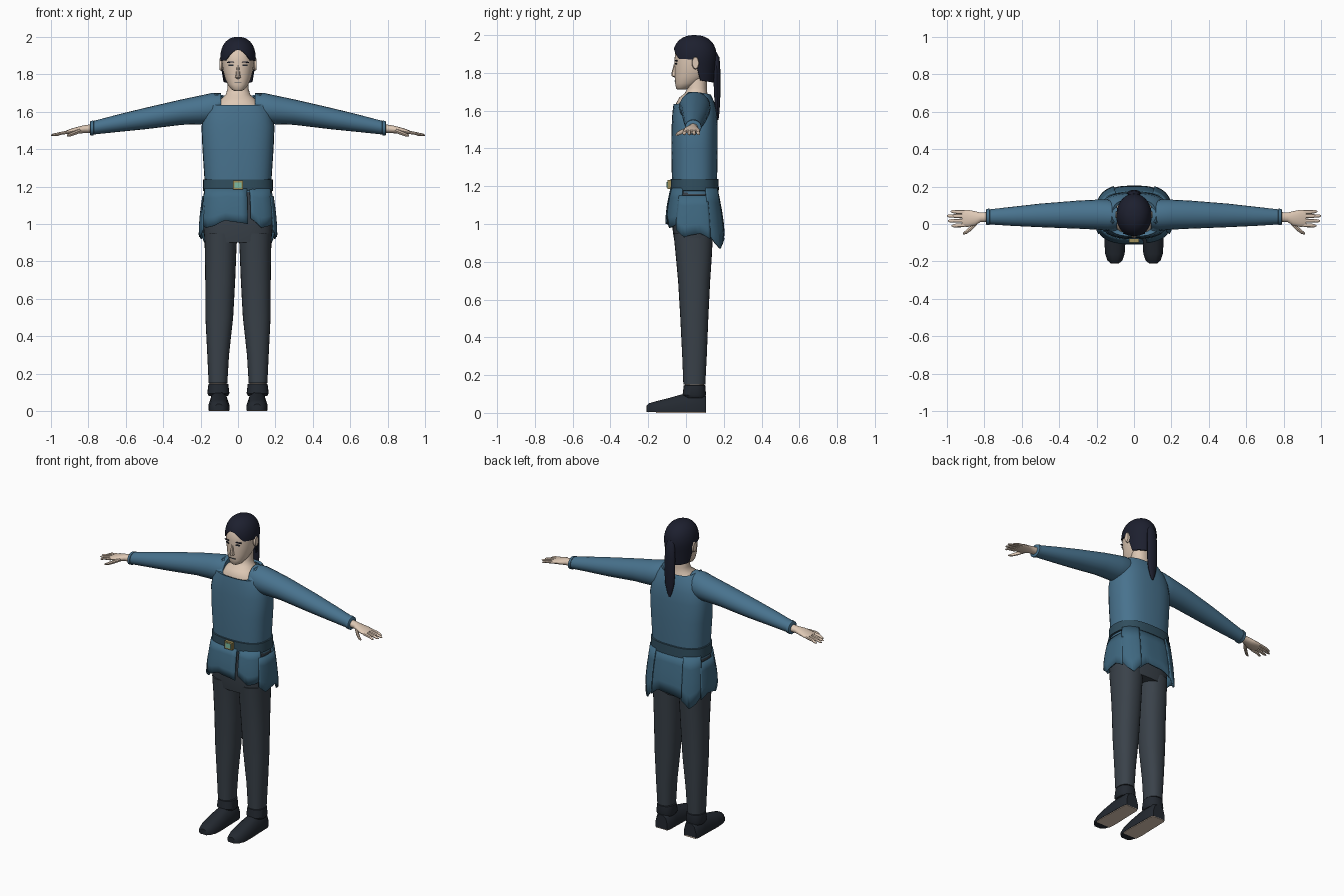
import bpy, bmesh, math
from mathutils import Vector, Matrix

if "Cube" in bpy.data.objects:
    bpy.data.objects.remove(bpy.data.objects["Cube"])


def mat(name, r, g, b):
    m = bpy.data.materials.new(name)
    m.diffuse_color = (r, g, b, 1)
    m.use_nodes = True
    m.node_tree.nodes["Principled BSDF"].inputs["Base Color"].default_value = m.diffuse_color
    return m


SHIRT = mat("blue_cloth", .065, .17, .27)
SKIRT = mat("deep_blue_cloth", .05, .14, .22)
BELT = mat("dark_blue_band", .03, .075, .11)
PANTS = mat("charcoal", .042, .054, .068)
SHOE = mat("dark_leather", .017, .022, .03)
HAIR = mat("dark_hair", .012, .014, .028)
SKIN = mat("skin", .73, .58, .46)
GOLD = mat("brass", .35, .28, .1)
GREEN = mat("green_enamel", .2, .5, .36)


def sp(v, p):
    return math.copysign(abs(v) ** (2 / p), v)


def zring(z, rx, y0, y1, p=2.2, cx=0, n=32):
    """Horizontal superellipse between y0 and y1; z may be a function of angle."""
    out = []
    for i in range(n):
        a = 2 * math.pi * i / n
        h = z(a) if callable(z) else z
        out.append(Vector((cx + rx * sp(math.cos(a), p),
                           (y0 + y1) / 2 + (y1 - y0) / 2 * sp(math.sin(a), p), h)))
    return out


def xring(x, y, z, ry, rz, n=20, p=2):
    """Upright ring across the arm."""
    return [Vector((x, y + ry * sp(math.cos(2 * math.pi * i / n), p),
                    z + rz * sp(math.sin(2 * math.pi * i / n), p))) for i in range(n)]


def finish(name, bm, m, mirror=False, solid=0, angle=40):
    bmesh.ops.recalc_face_normals(bm, faces=bm.faces)
    me = bpy.data.meshes.new(name)
    bm.to_mesh(me)
    bm.free()
    me.materials.append(m)
    ob = bpy.data.objects.new(name, me)
    bpy.context.collection.objects.link(ob)
    bpy.ops.object.select_all(action='DESELECT')
    ob.select_set(True)
    bpy.context.view_layer.objects.active = ob
    bpy.ops.object.shade_smooth_by_angle(angle=math.radians(angle))
    if solid:
        s = ob.modifiers.new("thickness", 'SOLIDIFY')
        s.thickness = solid
    if mirror:
        ob.modifiers.new("mirror", 'MIRROR')
    return ob


def skin(name, rings, m, mirror=False, caps=(True, True), closed=True, solid=0):
    bm = bmesh.new()
    vs = [[bm.verts.new(p) for p in r] for r in rings]
    n = len(vs[0])
    for a, b in zip(vs, vs[1:]):
        for i in range(n if closed else n - 1):
            j = (i + 1) % n
            bm.faces.new((a[i], a[j], b[j], b[i]))
    if closed and caps[0]:
        bm.faces.new(vs[0])
    if closed and caps[1]:
        bm.faces.new(vs[-1])
    return finish(name, bm, m, mirror, solid)


def box(name, loc, size, m, rot=0, tilt=0, mirror=False):
    bm = bmesh.new()
    bmesh.ops.create_cube(bm, size=1)
    bmesh.ops.scale(bm, vec=size, verts=bm.verts)
    bm.transform(Matrix.Translation(loc) @ Matrix.Rotation(rot, 4, 'Z') @ Matrix.Rotation(tilt, 4, 'Y'))
    return finish(name, bm, m, mirror)


def lerp(pts, x):
    for (x0, y0), (x1, y1) in zip(pts, pts[1:]):
        if x <= x1:
            return y0 + (y1 - y0) * max(0, (x - x0) / (x1 - x0))
    return pts[-1][1]


# Tunic body with a scooped, squarish neckline
def neck_z(drop, top):
    return lambda a: top - drop * min(1, max(0, -math.sin(a) * 1.9 - .4)) - .015 * max(0, math.sin(a))


skin("tunic_body", [zring(z, rx, a, b, 2.6) for z, rx, a, b in (
    (1.16, .178, -.07, .16), (1.25, .18, -.075, .165), (1.4, .19, -.078, .168),
    (1.52, .195, -.076, .168), (1.59, .182, -.072, .163))]
    + [zring(neck_z(.025, 1.66), .155, -.066, .15, 2.6),
       zring(neck_z(.07, 1.7), .118, -.052, .132, 2.8),
       zring(neck_z(.07, 1.69), .105, -.046, .122, 2.8)], SHIRT, caps=(True, False))

# Sleeves and cuffs
skin("sleeve", [xring(*s) for s in (
    (.09, .045, 1.625, .07, .075), (.14, .047, 1.617, .083, .083), (.2, .05, 1.61, .08, .077),
    (.3, .05, 1.598, .075, .068), (.5, .046, 1.563, .063, .057),
    (.65, .041, 1.537, .051, .046), (.775, .038, 1.514, .04, .036))], SHIRT, True)
skin("cuff", [xring(*s) for s in (
    (.77, .038, 1.515, .038, .034), (.772, .038, 1.514, .044, .04),
    (.788, .038, 1.511, .043, .039), (.792, .038, 1.51, .036, .032))], SHIRT, True)

# Hands
skin("palm", [xring(*s) for s in (
    (.78, .038, 1.51, .026, .023), (.82, .036, 1.507, .025, .021), (.85, .03, 1.502, .038, .019),
    (.89, .03, 1.495, .046, .015), (.92, .03, 1.489, .042, .009))], SKIN, True)
for i, (y, tip) in enumerate(((-.006, .975), (.018, .995), (.042, 1.0), (.063, .98))):
    skin("finger_%d" % (i + 1), [xring(x, y + (y - .03) * f, z, r, r * .8, 8) for x, f, z, r in (
        (.905, 0, 1.491, .011), (.95, .05, 1.484, .01), (tip - .01, .1, 1.476, .008), (tip, .1, 1.474, .003))],
        SKIN, True)
skin("thumb", [xring(*s, n=8) for s in (
    (.84, .01, 1.5, .016, .012), (.87, -.022, 1.488, .014, .012),
    (.895, -.042, 1.478, .011, .01), (.915, -.052, 1.472, .005, .005))], SKIN, True)

# Chest and neck
skin("chest_and_neck", [zring(z, rx, a, b) for z, rx, a, b in (
    (1.58, .14, -.06, .13), (1.64, .115, -.052, .125), (1.67, .09, -.035, .12),
    (1.69, .066, -.008, .113), (1.72, .057, .008, .11), (1.8, .056, .01, .11))], SKIN)

# Head and facial features
skin("head", [zring(z, rx, a, b, 2.2) for z, rx, a, b in (
    (1.712, .022, -.045, .0), (1.72, .036, -.053, .02), (1.745, .055, -.057, .07),
    (1.78, .07, -.06, .11), (1.82, .08, -.06, .14), (1.87, .086, -.061, .15),
    (1.92, .084, -.056, .15), (1.96, .066, -.025, .125), (1.985, .03, .015, .08))], SKIN)
skin("nose", [zring(z, rx, a, -.04, 2, n=8) for z, rx, a in (
    (1.775, .008, -.06), (1.783, .016, -.075), (1.795, .012, -.078), (1.85, .007, -.063))], SKIN)
box("eye", (.037, -.053, 1.848), (.026, .006, .008), SHOE, .25, 0, True)
box("eyebrow", (.04, -.053, 1.865), (.036, .008, .006), HAIR, .28, .08, True)
box("mouth", (0, -.058, 1.757), (.04, .006, .004), PANTS)
skin("ear", [[Vector((x, .05 + r * math.cos(i * math.pi / 6) * .55, 1.853 + r * math.sin(i * math.pi / 6)))
              for i in range(12)] for x, r in ((.075, .02), (.088, .035), (.1, .03))], SKIN, True)

# Hair cap with a parted hairline, and the tail behind
HEM = ((-1, 1.75), (-.3, 1.76), (0, 1.87), (.75, 1.875), (1, 1.93))


def hair_point(i, t):
    a = 2 * math.pi * i / 40
    u0 = (lerp(HEM, -math.sin(a)) - 1.88) / .12
    u = min(1, u0 + (1 - u0) * math.sin(t * math.pi / 2))
    r = max(0, 1 - u ** 2.3) ** (1 / 2.3) if u > 0 else 1 + u * .14
    r = max(r, .001)
    return Vector((.095 * r * math.cos(a), .046 + .117 * r * math.sin(a), 1.88 + .12 * u))


hair = [[hair_point(i, t / 12) for i in range(40)] for t in range(13)]
hair.insert(0, [Vector((.93 * p.x, .046 + .93 * (p.y - .046), p.z)) for p in hair[0]])
skin("hair_cap", hair, HAIR, caps=(False, True))
skin("hair_tail", [zring(z, rx, y - ry, y + ry, 2, n=14) for z, y, rx, ry in (
    (1.91, .15, .018, .012), (1.88, .16, .03, .018), (1.8, .164, .036, .019),
    (1.7, .165, .036, .018), (1.63, .166, .031, .014), (1.58, .167, .018, .009), (1.55, .168, .006, .004))], HAIR)

# Belt and buckle
skin("belt", [zring(z, rx, a, b, 2.6) for z, rx, a, b in (
    (1.175, .18, -.07, .16), (1.177, .188, -.082, .174),
    (1.237, .186, -.081, .172), (1.24, .178, -.07, .16))], BELT)
box("buckle_frame", (0, -.087, 1.208), (.056, .024, .048), GOLD)
box("buckle_inlay", (0, -.099, 1.208), (.036, .006, .03), GREEN)


# Overlapping skirt flaps hung from the belt
def flap(name, a0, a1, off, top, hems, m=SKIRT):
    rows = []
    for k in range(5):
        row = []
        for i in range(13):
            s = i / 12
            a = math.radians(a0 + (a1 - a0) * s)
            zb = lerp([(j / (len(hems) - 1), h) for j, h in enumerate(hems)], s)
            t = k / 4
            g = .026 * math.sin(t * math.pi / 2) + off
            back = .012 * t * max(0, math.sin(a))
            row.append(Vector(((.183 + g * .75) * sp(math.cos(a), 2.9),
                               .046 + (.125 + g + back) * sp(math.sin(a), 2.9), top + (zb - top) * t)))
        rows.append(row)
    skin(name, rows, m, closed=False, solid=.008)


flap("front_flap_right", -160, -82, .004, 1.19, (1.0, .98, .99, 1.02, 1.0))
flap("front_flap_left", -78, -22, 0, 1.19, (1.03, .98, .99, 1.01))
flap("side_flap_left", -30, 22, .01, 1.15, (.97, .93, .95, .92))
flap("side_flap_right", 158, 210, .01, 1.15, (.92, .95, .93, .97))
flap("back_flap_left", 18, 66, .004, 1.19, (.95, .9, .87, .92))
flap("back_flap_middle", 62, 116, -.004, 1.19, (.9, .95, .94, .92))
flap("back_flap_right", 113, 162, .004, 1.19, (.92, .87, .9, .95))

# Trousers
skin("trouser_seat", [zring(z, rx, a, b, 2.7) for z, rx, a, b in (
    (.9, .176, -.06, .14), (.96, .184, -.07, .147), (1.05, .183, -.073, .152), (1.18, .176, -.07, .155))], PANTS)
skin("trouser_leg", [zring(z, rx, a, b, 2.3, cx, 28) for z, cx, rx, a, b in (
    (.15, .107, .05, -.014, .102), (.3, .106, .058, -.02, .11), (.5, .1, .074, -.03, .118),
    (.7, .095, .08, -.042, .128), (.85, .093, .084, -.056, .138), (.95, .092, .088, -.066, .142))], PANTS, True)
skin("ankle", [zring(z, .045, -.005, .095, 2, .107, 20) for z in (.12, .165)], SKIN, True)

# Shoes: ankle collar, shaped foot and pale sole
skin("shoe_collar", [zring(z, rx, a, b, 2.3, .105, 24) for z, rx, a, b in (
    (.08, .05, -.005, .1), (.095, .059, -.018, .106), (.145, .053, -.012, .102), (.148, .046, -.004, .096))],
    SHOE, True)
D = ((-1, 0), (-1, .4), (-.75, .82), (-.35, 1), (.35, 1), (.75, .82), (1, .4), (1, 0))
FOOT = ((.106, .042, .085), (.09, .05, .1), (.02, .052, .1), (-.03, .053, .092), (-.1, .056, .072),
        (-.16, .052, .057), (-.195, .04, .047), (-.21, .022, .034))
skin("shoe", [[Vector((.102 + u * w, y, .004 + v * h)) for u, v in D] for y, w, h in FOOT], SHOE, True)
skin("sole", [[Vector((.102 + s * w * .95, y, z)) for s, z in ((-1, 0), (1, 0), (1, .007), (-1, .007))]
              for y, w, h in FOOT[:-2]], SKIN, True)
